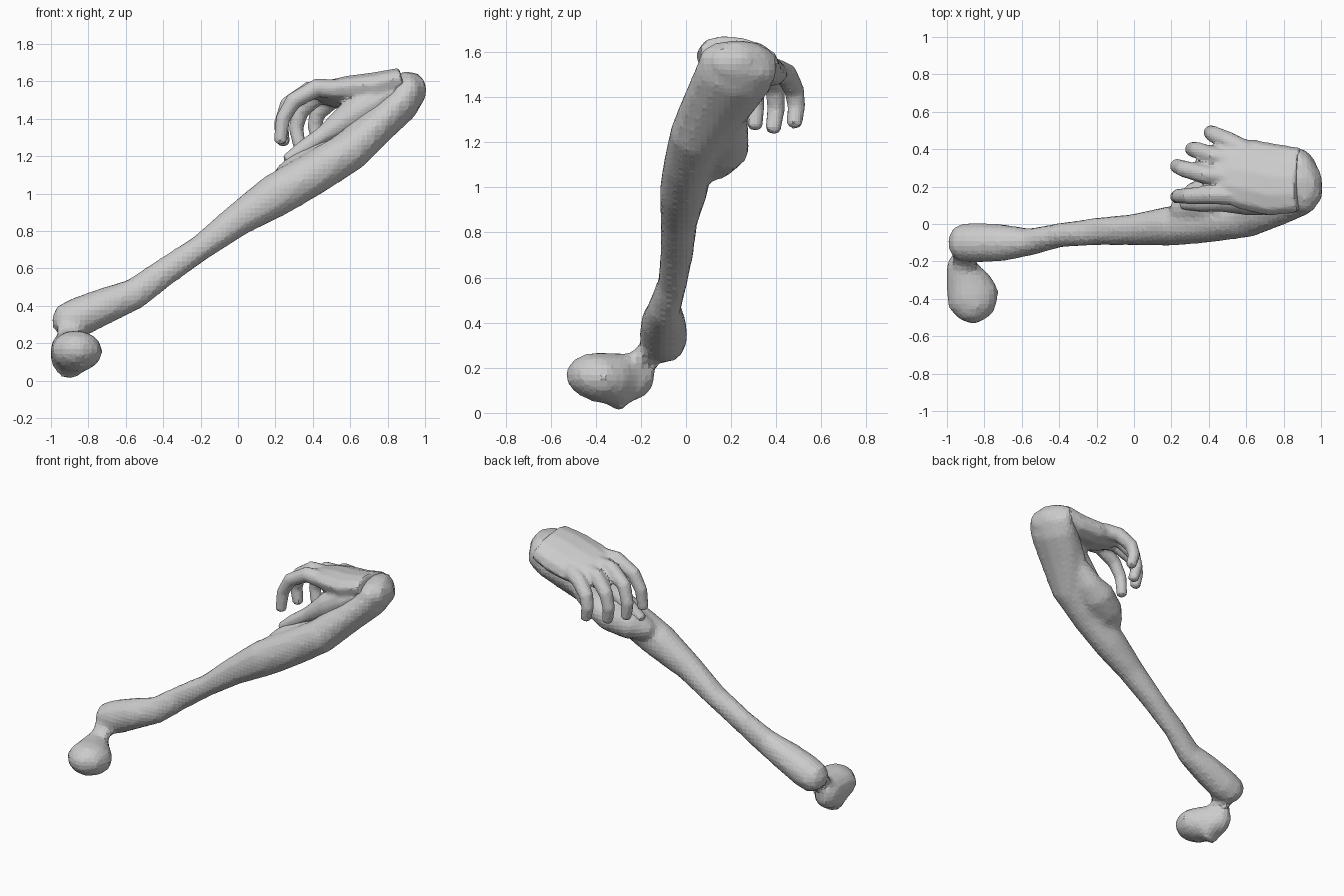
import bpy, bmesh, math
from mathutils import Vector

X, Y = Vector((1, 0, 0)), Vector((0, 1, 0))


def loft(bm, sections, ref=Y, sides=12, cap0=0.5, cap1=0.5):
    """Closed tube through (x, y, z, half width along ref, half thickness)."""
    pts = [Vector(s[:3]) for s in sections]
    n = len(pts)
    rings = []
    for i, s in enumerate(sections):
        t = (pts[min(i + 1, n - 1)] - pts[max(i - 1, 0)]).normalized()
        a = (ref - t * ref.dot(t)).normalized()
        b = t.cross(a)
        rings.append([bm.verts.new(pts[i] + a * s[3] * math.cos(k * math.tau / sides)
                                   + b * s[4] * math.sin(k * math.tau / sides))
                      for k in range(sides)])
    for r, q in zip(rings, rings[1:]):
        for k in range(sides):
            j = (k + 1) % sides
            bm.faces.new((r[k], r[j], q[j], q[k]))
    # pointed-round caps
    for ring, p, other, s, c in ((rings[0], pts[0], pts[1], sections[0], cap0),
                                 (rings[-1], pts[-1], pts[-2], sections[-1], cap1)):
        tip = bm.verts.new(p + (p - other).normalized() * min(s[3:]) * c)
        for k in range(sides):
            bm.faces.new((ring[k], ring[(k + 1) % sides], tip))


def tube(bm, path, r0, r1):
    n = len(path) - 1
    loft(bm, [(*p, r0 + (r1 - r0) * i / n, r0 + (r1 - r0) * i / n)
              for i, p in enumerate(path)], sides=8)


def finish(bm, name, voxel, smooth):
    bmesh.ops.recalc_face_normals(bm, faces=bm.faces)
    me = bpy.data.meshes.new(name)
    bm.to_mesh(me)
    bm.free()
    ob = bpy.data.objects.new(name, me)
    bpy.context.collection.objects.link(ob)
    m = ob.modifiers.new("fuse", 'REMESH')
    m.mode = 'VOXEL'
    m.voxel_size = voxel
    m = ob.modifiers.new("soften", 'SMOOTH')
    m.factor = 0.5
    m.iterations = smooth
    return ob


# Long limb, with the wrist cup, side bulge, neck and foot fused on
bm = bmesh.new()
loft(bm, [(-.965, -.1, .29, .075, .06), (-.93, -.1, .308, .1, .098),
          (-.85, -.1, .34, .108, .108), (-.7, -.1, .405, .1, .097),
          (-.55, -.095, .465, .073, .085), (-.4, -.06, .575, .065, .077),
          (-.2, -.04, .71, .075, .07), (0, -.03, .86, .085, .09),
          (.2, -.01, .99, .108, .118), (.4, .01, 1.105, .11, .116),
          (.6, .05, 1.23, .125, .112), (.75, .14, 1.37, .16, .103),
          (.87, .21, 1.485, .178, .105), (.915, .235, 1.555, .178, .092),
          (.92, .25, 1.61, .125, .055)])
# wrist cup
loft(bm, [(.83, .235, 1.52, .12, .07), (.87, .235, 1.54, .178, .1),
          (.92, .235, 1.555, .175, .105), (.97, .25, 1.565, .125, .08)])
# side bulge beside the limb, joining it again under the wrist
loft(bm, [(.22, .06, 1.09, .06, .05), (.33, .11, 1.125, .115, .1),
          (.46, .15, 1.18, .135, .112), (.56, .175, 1.23, .11, .085),
          (.66, .22, 1.32, .06, .055), (.75, .26, 1.41, .07, .055),
          (.83, .28, 1.48, .09, .07)])
# neck
loft(bm, [(-.9, -.13, .31, .08, .06), (-.9, -.19, .265, .07, .035),
          (-.91, -.25, .2, .06, .05)], ref=X)
# foot
loft(bm, [(-.945, -.205, .09, .05, .07), (-.93, -.22, .115, .08, .12),
          (-.92, -.25, .132, .09, .143), (-.885, -.32, .15, .127, .117),
          (-.858, -.4, .16, .145, .11), (-.83, -.46, .168, .115, .092),
          (-.805, -.5, .17, .07, .05)], ref=X, cap1=.3)
finish(bm, "limb_and_foot", .026, 1)

# Hand: palm, four curled fingers and thumb
bm = bmesh.new()
loft(bm, [(.885, .235, 1.59, .178, .08), (.75, .235, 1.55, .198, .095),
          (.6, .265, 1.535, .195, .088), (.5, .28, 1.535, .175, .066),
          (.44, .28, 1.535, .14, .045)], ref=Vector((0, 1, -.22)), cap0=0)
fingers = (
    ((.56, .155, 1.555), (.42, .155, 1.565), (.295, .15, 1.495), (.24, .15, 1.4), (.225, .145, 1.275)),
    ((.54, .25, 1.55), (.38, .265, 1.55), (.265, .295, 1.475), (.23, .31, 1.37), (.245, .305, 1.265)),
    ((.54, .34, 1.53), (.42, .365, 1.52), (.335, .395, 1.44), (.31, .4, 1.35), (.33, .385, 1.25)),
    ((.6, .39, 1.52), (.5, .445, 1.5), (.425, .48, 1.43), (.41, .49, 1.36), (.43, .48, 1.275)))
for f in fingers:
    tube(bm, f, .057, .036)
# thumb with its fleshy base
loft(bm, [(.82, .18, 1.54, .11, .08), (.72, .155, 1.48, .11, .1),
          (.6, .13, 1.41, .085, .085), (.46, .12, 1.315, .055, .05),
          (.35, .115, 1.24, .05, .045), (.26, .11, 1.175, .035, .035)])
finish(bm, "hand", .014, 2)
